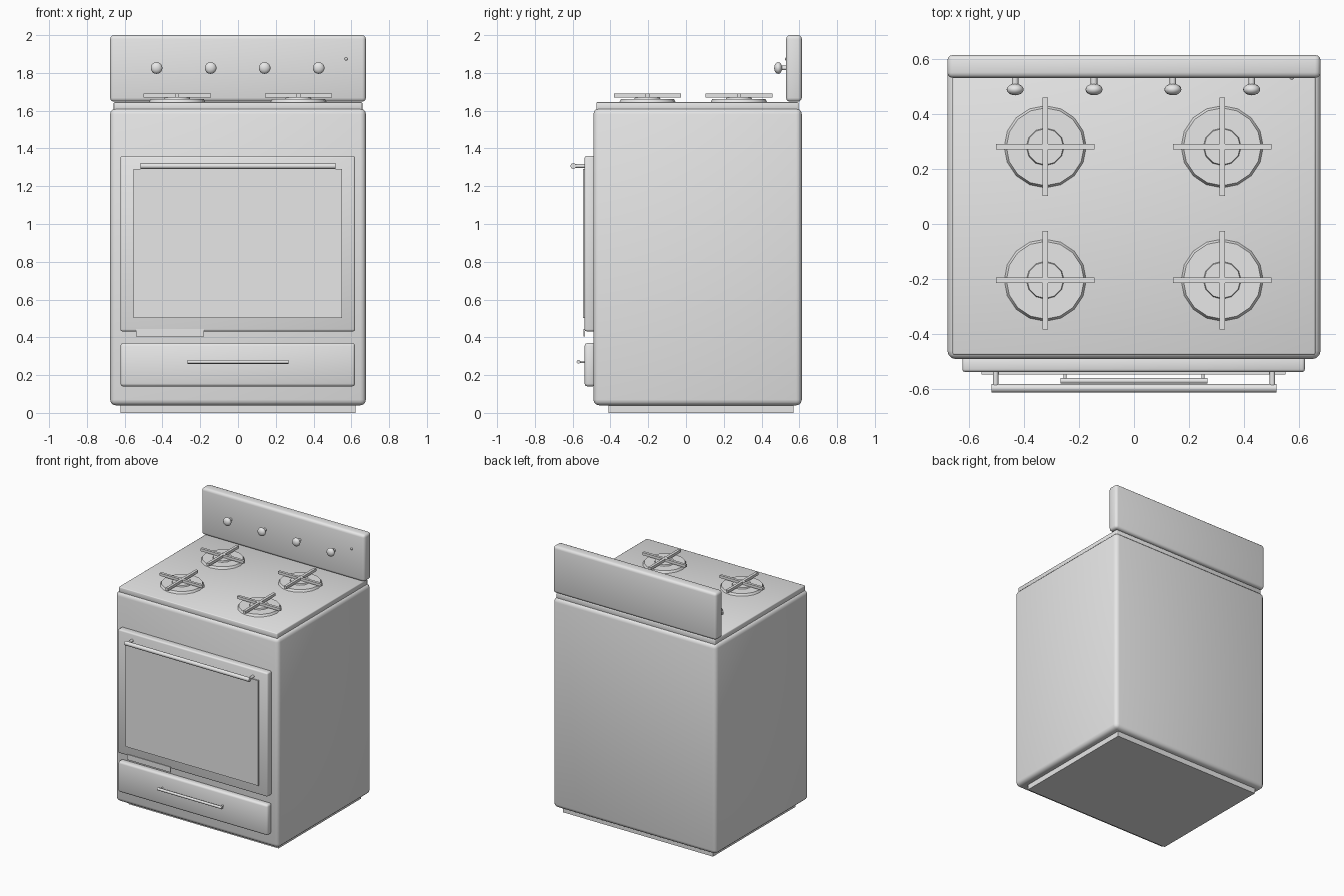
import bpy, bmesh, math
from mathutils import Matrix

if "Cube" in bpy.data.objects:
    bpy.data.objects.remove(bpy.data.objects["Cube"])

grey = bpy.data.materials.new("light grey enamel")
grey.diffuse_color = (0.8, 0.8, 0.8, 1)
grey.use_nodes = True
grey.node_tree.nodes["Principled BSDF"].inputs["Base Color"].default_value = grey.diffuse_color


def finish(name, bm, smooth=True):
    mesh = bpy.data.meshes.new(name)
    bmesh.ops.recalc_face_normals(bm, faces=bm.faces)
    bm.to_mesh(mesh)
    bm.free()
    mesh.materials.append(grey)
    ob = bpy.data.objects.new(name, mesh)
    bpy.context.collection.objects.link(ob)
    if smooth:
        bpy.ops.object.select_all(action='DESELECT')
        ob.select_set(True)
        bpy.context.view_layer.objects.active = ob
        bpy.ops.object.shade_smooth_by_angle(angle=math.radians(50))
    return ob


def box(name, x, y, z, bevel=0.0, segments=2):
    """Box from (min, max) ranges with rounded edges."""
    bm = bmesh.new()
    bmesh.ops.create_cube(bm, size=1)
    for v in bm.verts:
        for i, (lo, hi) in enumerate((x, y, z)):
            v.co[i] = (lo + hi) / 2 + v.co[i] * (hi - lo)
    if bevel:
        bmesh.ops.bevel(bm, geom=bm.edges[:], offset=bevel, segments=segments,
                        profile=0.5, affect='EDGES')
    return finish(name, bm, smooth=bevel > 0)


def rod(name, centre, axis, length, r1, r2=None, sides=12):
    """Cylinder or cone frustum along an axis."""
    bm = bmesh.new()
    bmesh.ops.create_cone(bm, cap_ends=True, segments=sides, radius1=r1,
                          radius2=r1 if r2 is None else r2, depth=length)
    turn = {'X': Matrix.Rotation(math.pi / 2, 4, 'Y'),
            'Y': Matrix.Rotation(math.pi / 2, 4, 'X'),
            'Z': Matrix.Identity(4)}[axis]
    bmesh.ops.transform(bm, matrix=Matrix.Translation(centre) @ turn, verts=bm.verts)
    return finish(name, bm)


def ball(name, centre, rx, ry, rz):
    bm = bmesh.new()
    bmesh.ops.create_uvsphere(bm, u_segments=16, v_segments=10, radius=1)
    bmesh.ops.transform(bm, verts=bm.verts,
                        matrix=Matrix.Translation(centre) @ Matrix.Diagonal((rx, ry, rz, 1)))
    return finish(name, bm)


# Cabinet
box("plinth", (-0.623, 0.623), (-0.41, 0.57), (0, 0.06))
box("body", (-0.677, 0.677), (-0.49, 0.613), (0.04, 1.612), 0.03, 3)
box("cooktop", (-0.658, 0.658), (-0.475, 0.596), (1.60, 1.645), 0.006)
box("back_panel", (-0.677, 0.677), (0.53, 0.613), (1.648, 2.0), 0.02, 3)

# Oven door, window and trim plate
box("oven_door", (-0.623, 0.62), (-0.537, -0.48), (0.432, 1.36), 0.01)
box("oven_window", (-0.553, 0.55), (-0.546, -0.536), (0.502, 1.29))
box("trim_plate", (-0.54, -0.18), (-0.542, -0.536), (0.405, 0.445))

# Storage drawer
box("drawer", (-0.623, 0.62), (-0.537, -0.48), (0.14, 0.37), 0.015)

# Handles with their posts
rod("oven_handle", (0, -0.596, 1.307), 'X', 1.034, 0.0155)
rod("drawer_handle", (0, -0.569, 0.27), 'X', 0.535, 0.01)
for s in (-1, 1):
    rod("oven_handle_post", (s * 0.502, -0.56, 1.307), 'Y', 0.06, 0.01)
    rod("drawer_handle_post", (s * 0.25, -0.55, 0.27), 'Y', 0.04, 0.006)

# Control knobs and indicator
for i in range(4):
    x = -0.431 + i * 0.286
    ball("knob", (x, 0.488, 1.826), 0.031, 0.021, 0.031)
    rod("knob_stem", (x, 0.517, 1.826), 'Y', 0.045, 0.012)
ball("indicator_light", (0.572, 0.53, 1.874), 0.008, 0.006, 0.008)

# Burners: drip pan, cap and crossed grate
for bx in (-0.322, 0.32):
    for by in (0.28, -0.204):
        rod("burner_pan", (bx, by, 1.652), 'Z', 0.018, 0.15, 0.141, 16)
        rod("burner_cap", (bx, by, 1.664), 'Z', 0.014, 0.07, 0.066, 12)
        box("grate_bar_across", (bx - 0.178, bx + 0.178), (by - 0.01, by + 0.01), (1.67, 1.69))
        box("grate_bar_along", (bx - 0.01, bx + 0.01), (by - 0.178, by + 0.178), (1.67, 1.69))
